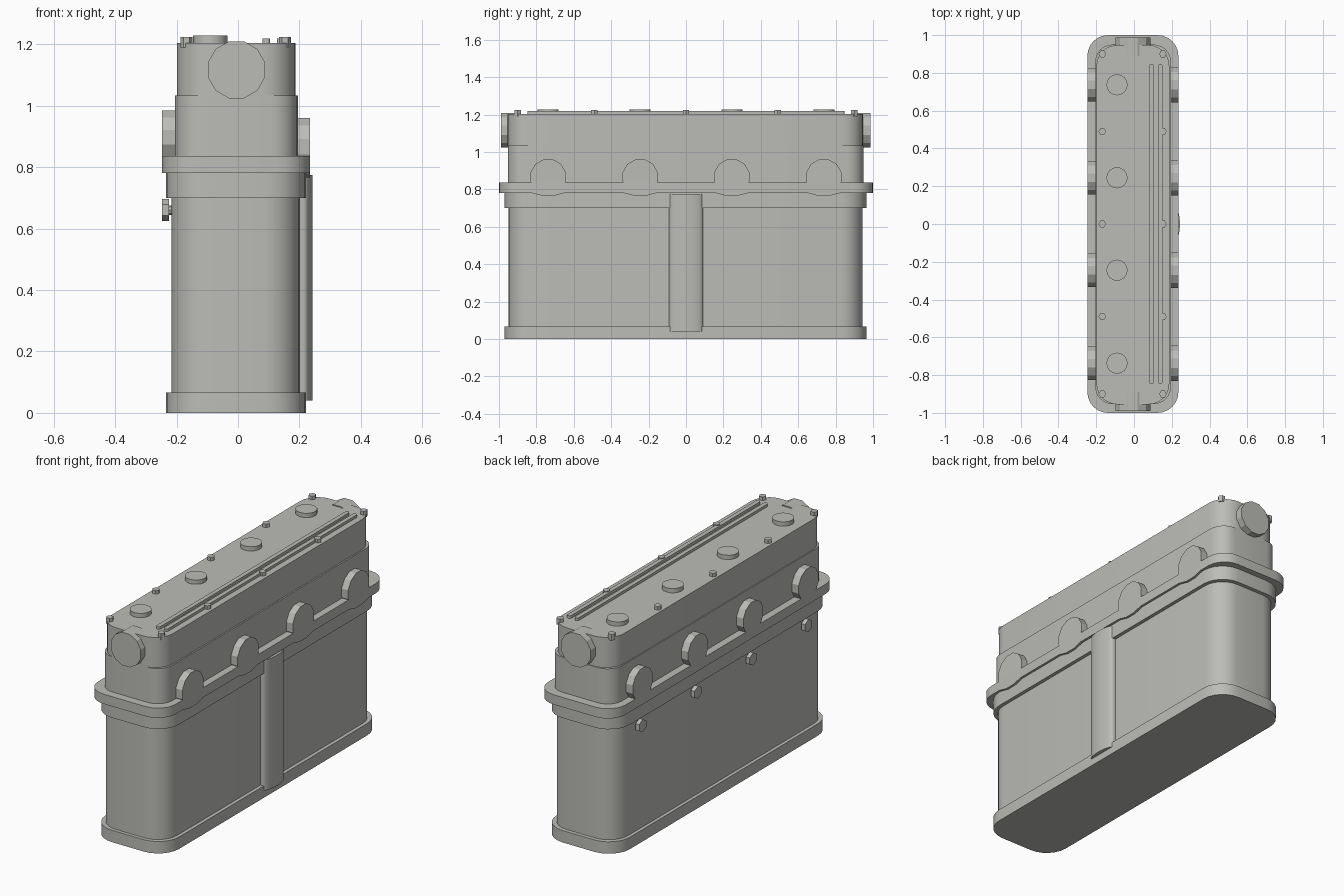
import bpy, bmesh, math
from mathutils import Matrix, Vector

if "Cube" in bpy.data.objects:
    bpy.data.objects.remove(bpy.data.objects["Cube"])

grey = bpy.data.materials.new("engine grey")
grey.diffuse_color = (0.5, 0.5, 0.475, 1)
grey.use_nodes = True
grey.node_tree.nodes["Principled BSDF"].inputs["Base Color"].default_value = grey.diffuse_color


def finish(bm, name):
    bmesh.ops.recalc_face_normals(bm, faces=bm.faces)
    me = bpy.data.meshes.new(name)
    bm.to_mesh(me)
    bm.free()
    me.materials.append(grey)
    ob = bpy.data.objects.new(name, me)
    bpy.context.collection.objects.link(ob)
    bpy.ops.object.select_all(action='DESELECT')
    ob.select_set(True)
    bpy.context.view_layer.objects.active = ob
    bpy.ops.object.shade_smooth_by_angle(angle=math.radians(28))
    return ob


def prism(name, pts, vec):
    """Extrude a closed outline of 3D points along vec."""
    bm = bmesh.new()
    face = bm.faces.new([bm.verts.new(p) for p in pts])
    ext = bmesh.ops.extrude_face_region(bm, geom=[face])
    bmesh.ops.translate(bm, vec=vec, verts=[v for v in ext['geom'] if isinstance(v, bmesh.types.BMVert)])
    return finish(bm, name)


def rounded_block(name, x0, x1, y0, y1, z0, z1, r, seg=6):
    pts = []
    corners = [(x1 - r, y1 - r), (x0 + r, y1 - r), (x0 + r, y0 + r), (x1 - r, y0 + r)]
    for q, (cx, cy) in enumerate(corners):
        for i in range(seg + 1):
            a = math.pi / 2 * (q + i / seg)
            pts.append((cx + r * math.cos(a), cy + r * math.sin(a), z0))
    return prism(name, pts, (0, 0, z1 - z0))


def disc(name, start, axis, length, r, sides, turn=0.0):
    """Cylinder that starts at a point and runs along the x, y or z axis."""
    pts = []
    for i in range(sides):
        a = 2 * math.pi * i / sides + turn
        u, v = r * math.cos(a), r * math.sin(a)
        off = {'x': (0, u, v), 'y': (u, 0, v), 'z': (u, v, 0)}[axis]
        pts.append(Vector(start) + Vector(off))
    vec = {'x': (length, 0, 0), 'y': (0, length, 0), 'z': (0, 0, length)}[axis]
    return prism(name, pts, vec)


# Stacked housing, bottom to top
rounded_block("base_flange", -.235, .222, -.97, .965, 0, .067, .13)
rounded_block("engine_block", -.216, .202, -.95, .943, .067, .70, .12)
rounded_block("block_rim", -.235, .222, -.97, .965, .70, .781, .13)
rounded_block("head_flange", -.247, .235, -1, 1, .781, .836, .11)
rounded_block("cylinder_head", -.205, .195, -.953, .95, .836, 1.034, .09)
rounded_block("rocker_cover", -.199, .187, -.955, .947, 1.034, 1.204, .11)

# Round caps at both ends
disc("front_cap", (-.005, -.99, 1.117), 'y', .1, .096, 12, math.pi / 12)
disc("rear_cap", (-.005, .89, 1.117), 'y', .097, .096, 12, math.pi / 12)

# Side ports, flange dips, side bolts and filler caps, one set per cylinder
for n, y in enumerate((-.737, -.245, .245, .737), 1):
    disc(f"right_port_{n}", (.15, y, .867), 'x', .085, .097, 12, math.pi / 12)
    disc(f"left_port_{n}", (-.247, y, .897), 'x', .09, .091, 12, math.pi / 12)
    prism(f"flange_dip_{n}", [(.17, y - .095, .79), (.17, y - .085, .78), (.17, y - .03, .766),
                              (.17, y + .03, .766), (.17, y + .085, .78), (.17, y + .095, .79)], (.065, 0, 0))
    disc(f"side_bolt_{n}", (-.247, y, .66), 'x', .023, .036, 6, math.pi / 6)
    disc(f"side_bolt_shaft_{n}", (-.23, y, .66), 'x', .03, .015, 8)
    disc(f"filler_cap_{n}", (-.09, y, 1.19), 'z', .038, .056, 16)

# Cover bolts along both long edges
for n, y in enumerate((-.9, -.49, 0, .49, .9), 1):
    disc(f"left_cover_bolt_{n}", (-.168, y, 1.19), 'z', .034, .02, 6)
    disc(f"right_cover_bolt_{n}", (.153, y, 1.19), 'z', .034, .02, 6)

# Long ribs on the cover
for n, x in enumerate((.092, .139), 1):
    rounded_block(f"cover_rib_{n}", x - .012, x + .012, -.848, .848, 1.19, 1.219, .011, 3)

# Bowed vertical duct on the right side
arc = [(.214 + .029 * math.cos(t * math.pi / 16), .09 * math.sin(t * math.pi / 16), .04) for t in range(-8, 9)]
prism("side_duct", [(.18, -.09, .04)] + arc + [(.18, .09, .04)], (0, 0, .735))
